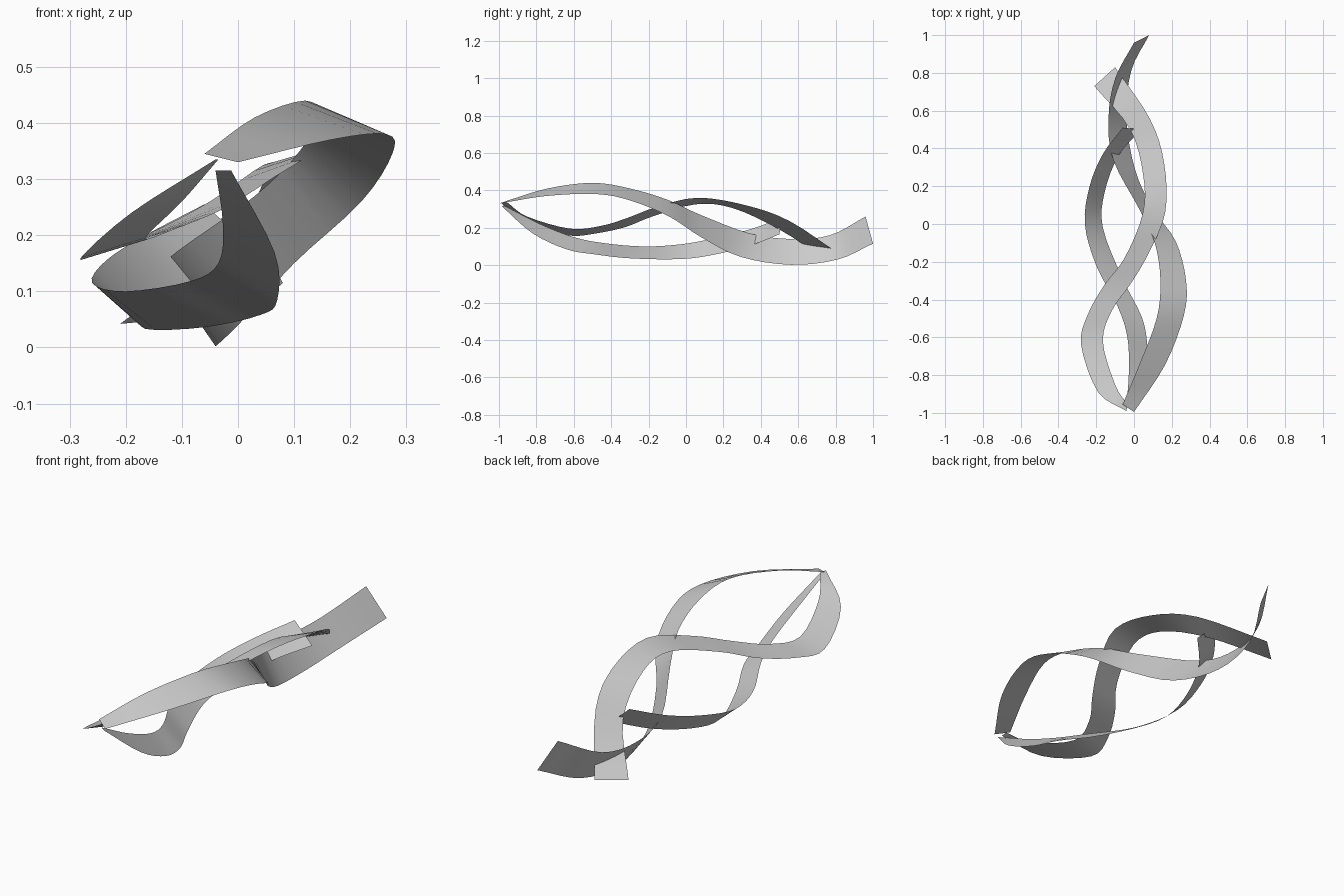
import bpy, bmesh
from mathutils import Vector

STEPS = 4  # segments between neighbouring guide points


def smooth_path(points):
    """Catmull-Rom curve through the guide points."""
    p = [Vector(q) for q in points]
    p = [p[0] * 2 - p[1]] + p + [p[-1] * 2 - p[-2]]
    out = []
    for i in range(1, len(p) - 2):
        a, b, c, d = p[i - 1:i + 3]
        for k in range(STEPS):
            t = k / STEPS
            out.append(0.5 * (2 * b + (c - a) * t + (2 * a - 5 * b + 4 * c - d) * t * t
                              + (3 * b - a - 3 * c + d) * t ** 3))
    return out + [p[-2]]


def ribbon(name, edge_a, edge_b):
    """Thin sheet lofted between two smooth edge curves."""
    bm = bmesh.new()
    a = [bm.verts.new(v) for v in smooth_path(edge_a)]
    b = [bm.verts.new(v) for v in smooth_path(edge_b)]
    for i in range(len(a) - 1):
        f = bm.faces.new((a[i], b[i], b[i + 1], a[i + 1]))
        f.smooth = True
    mesh = bpy.data.meshes.new(name)
    bm.to_mesh(mesh)
    bm.free()
    obj = bpy.data.objects.new(name, mesh)
    bpy.context.collection.objects.link(obj)
    return obj


# long ribbon: rises right, drops under, curls up at the far end
ribbon("long_ribbon",
       [(-.06, -.955, .345), (.03, -.74, .41), (.12, -.5, .44), (.14, -.3, .41), (.11, -.1, .35),
        (.03, .075, .27), (-.11, .34, .17), (-.135, .56, .14), (-.10, .77, .16), (0, .96, .26)],
       [(0, -.995, .33), (.165, -.745, .37), (.265, -.48, .38), (.275, -.295, .345), (.22, -.09, .26),
        (.1, .08, .15), (.005, .29, .045), (-.04, .56, .002), (-.015, .81, .03), (.08, 1, .115)])

# middle ribbon: swings left, crosses over the top, dives at the far end
ribbon("middle_ribbon",
       [(-.04, -.99, .335), (-.19, -.89, .24), (-.28, -.64, .16), (-.245, -.48, .17), (-.155, -.32, .205),
        (-.05, -.18, .26), (.045, .05, .325), (.05, .25, .305), (-.02, .5, .19), (-.21, .73, .042)],
       [(-.035, -.955, .335), (-.10, -.85, .26), (-.165, -.62, .195), (-.115, -.455, .21), (-.02, -.32, .25),
        (.075, -.16, .31), (.165, .06, .36), (.16, .32, .32), (.085, .555, .235), (-.1, .83, .052)])

# short ribbon: drops right, sweeps underneath to the left, rises at the far end
ribbon("short_ribbon",
       [(-.04, -.965, .315), (-.027, -.78, .22), (-.035, -.6, .15), (-.085, -.44, .118), (-.2, -.22, .1),
        (-.26, 0, .115), (-.235, .2, .155), (-.165, .37, .2), (-.06, .51, .255)],
       [(-.012, -.985, .315), (.065, -.82, .17), (.07, -.64, .085), (.04, -.49, .058), (-.06, -.29, .036),
        (-.165, -.02, .033), (-.155, .17, .06), (-.08, .365, .112), (.04, .5, .165)])
